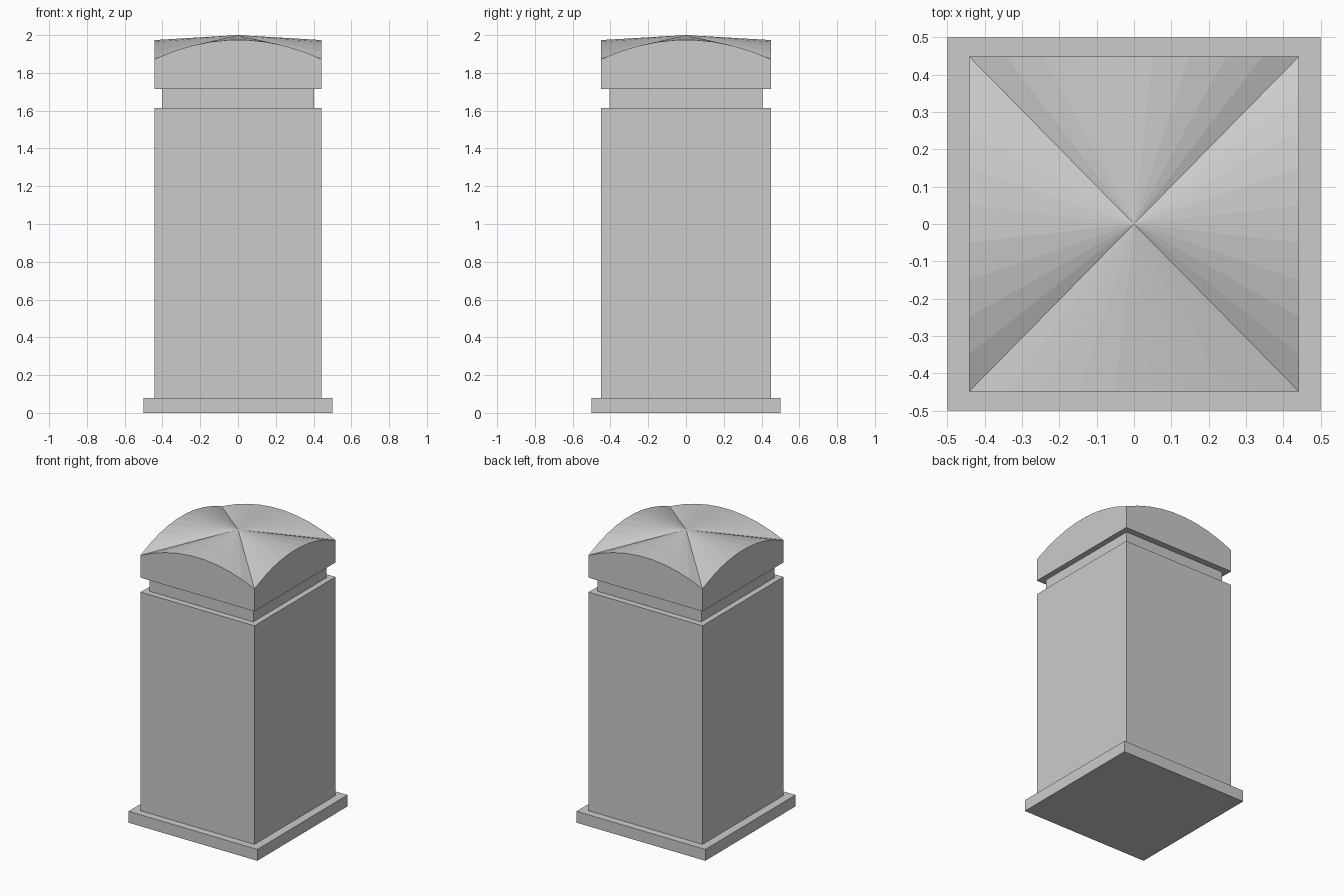
import bpy
import bmesh

# Remove the default cube
default = bpy.data.objects.get("Cube")
if default:
    bpy.data.objects.remove(default, do_unlink=True)

# Single stone colour
STONE = (0.6, 0.6, 0.6, 1.0)
stone = bpy.data.materials.new("stone grey")
stone.use_nodes = True
stone.diffuse_color = STONE
stone.node_tree.nodes["Principled BSDF"].inputs["Base Color"].default_value = STONE


def add_object(name, bm):
    bmesh.ops.recalc_face_normals(bm, faces=bm.faces)
    mesh = bpy.data.meshes.new(name)
    bm.to_mesh(mesh)
    bm.free()
    mesh.materials.append(stone)
    obj = bpy.data.objects.new(name, mesh)
    bpy.context.collection.objects.link(obj)
    return obj


def add_block(name, half_x, half_y, bottom, top):
    bm = bmesh.new()
    bmesh.ops.create_cube(bm, size=1)
    for v in bm.verts:
        v.co.x *= 2 * half_x
        v.co.y *= 2 * half_y
        v.co.z = top if v.co.z > 0 else bottom
    return add_object(name, bm)


def add_cap(name, half_x, half_y, bottom, corner, crown, apex, segments):
    """Square cap: each side ends in an arch, and a fan rises to the apex."""
    bm = bmesh.new()
    corners = [(-1, -1), (1, -1), (1, 1), (-1, 1)]
    base, rim, sides = [], [], []
    for x, y in corners:
        base.append(bm.verts.new((x * half_x, y * half_y, bottom)))
    for i, (x0, y0) in enumerate(corners):
        x1, y1 = corners[(i + 1) % 4]
        for k in range(segments):
            t = k / segments
            x, y = x0 + (x1 - x0) * t, y0 + (y1 - y0) * t
            z = crown - (crown - corner) * (2 * t - 1) ** 2
            rim.append(bm.verts.new((x * half_x, y * half_y, z)))
    count = len(rim)
    # Arched side walls
    for i in range(4):
        arch = [rim[(i * segments + k) % count] for k in range(segments + 1)]
        bm.faces.new([base[i], base[(i + 1) % 4]] + arch[::-1])
    # Underside and roof fan
    bm.faces.new(base[::-1])
    tip = bm.verts.new((0, 0, apex))
    for k in range(count):
        bm.faces.new([rim[k], rim[(k + 1) % count], tip])
    return add_object(name, bm)


add_block("base_plinth", 0.5, 0.5, 0.0, 0.08)
add_block("pillar_body", 0.442, 0.449, 0.08, 1.614)
add_block("recessed_neck", 0.402, 0.405, 1.614, 1.715)
add_cap("arched_cap", 0.442, 0.449, 1.715, 1.873, 1.975, 2.0, 9)
